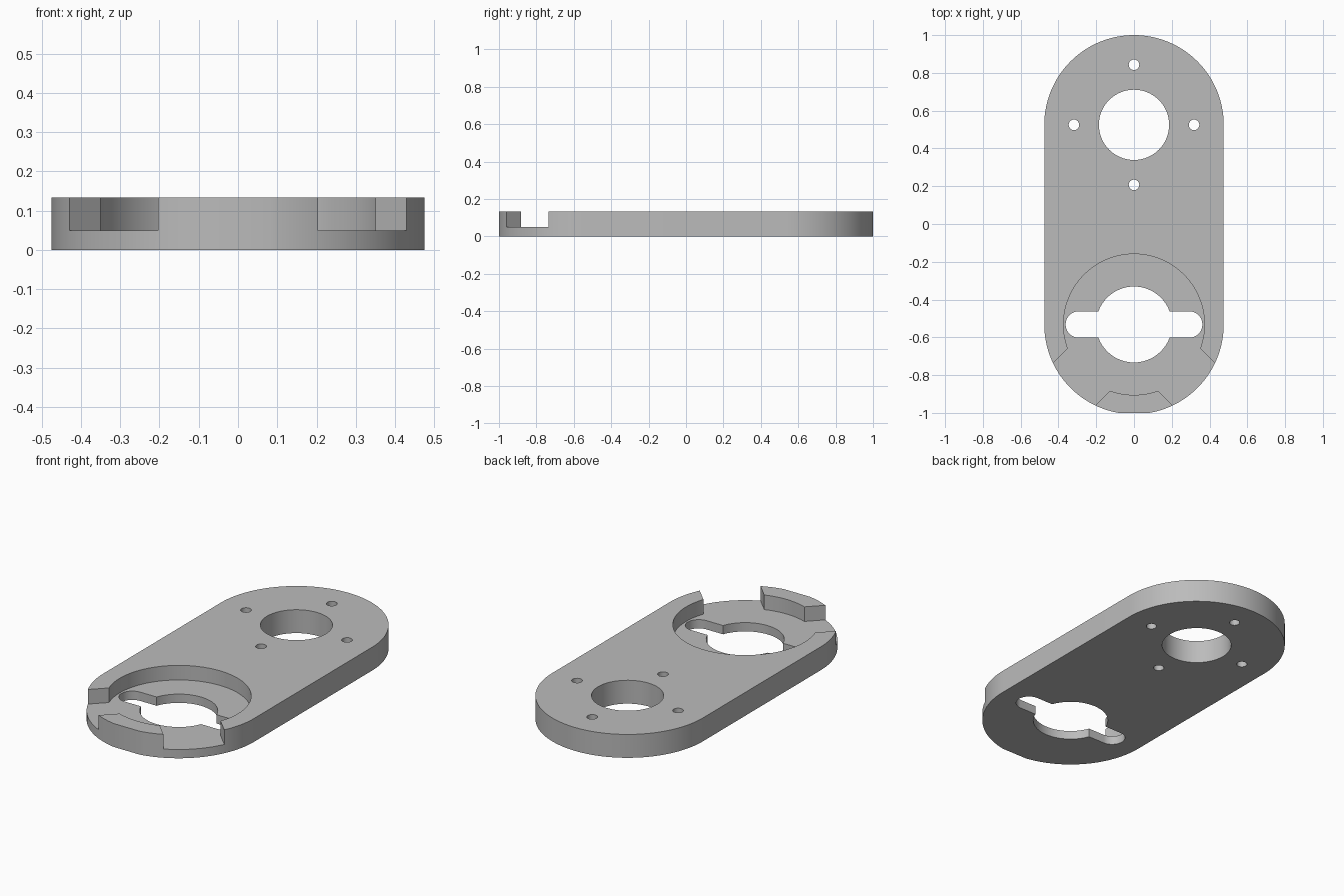
import bpy
import math

cube = bpy.data.objects.get("Cube")
if cube:
    bpy.data.objects.remove(cube, do_unlink=True)

HEIGHT = 0.133
FLOOR = 0.05
RADIUS = 0.475
MOTOR_Y = 0.525
SOCKET_Y = -0.532

grey = bpy.data.materials.new("plain grey")
grey.use_nodes = True
grey.diffuse_color = (0.5, 0.5, 0.5, 1)
grey.node_tree.nodes["Principled BSDF"].inputs["Base Color"].default_value = (0.5, 0.5, 0.5, 1)


def arc(cx, cy, r, start, end, steps):
    """Points along an arc, angles in degrees."""
    angles = [math.radians(start + (end - start) * i / steps) for i in range(steps + 1)]
    return [(cx + r * math.cos(a), cy + r * math.sin(a)) for a in angles]


def prism(name, outline, z0, z1):
    """Solid made by raising a counter-clockwise outline from z0 to z1."""
    n = len(outline)
    verts = [(x, y, z) for z in (z0, z1) for x, y in outline]
    faces = [tuple(reversed(range(n))), tuple(range(n, 2 * n))]
    faces += [(i, (i + 1) % n, n + (i + 1) % n, n + i) for i in range(n)]
    mesh = bpy.data.meshes.new(name)
    mesh.from_pydata(verts, [], faces)
    mesh.materials.append(grey)
    obj = bpy.data.objects.new(name, mesh)
    bpy.context.collection.objects.link(obj)
    return obj


def disc(x, y, r, steps=64):
    return arc(x, y, r, 0, 360, steps)[:-1]


def cut(target, outline, z0=-0.1):
    """Remove a prism from the target and discard the cutter."""
    cutter = prism("cutter", outline, z0, 0.3)
    cutter.hide_render = True
    mod = target.modifiers.new("cut", 'BOOLEAN')
    mod.operation = 'DIFFERENCE'
    mod.solver = 'EXACT'
    mod.object = cutter
    bpy.context.view_layer.objects.active = target
    bpy.ops.object.modifier_apply(modifier=mod.name)
    bpy.data.objects.remove(cutter, do_unlink=True)


# Rounded plate with a small flat at the front end
flat = math.degrees(math.asin((1 + SOCKET_Y) / RADIUS))
outline = arc(0, MOTOR_Y, RADIUS, 0, 180, 64)
outline += arc(0, SOCKET_Y, RADIUS, 180, 180 + flat, 32)
outline += arc(0, SOCKET_Y, RADIUS, 360 - flat, 360, 32)
plate = prism("mounting_plate", outline, 0, HEIGHT)

# Round opening with four screw holes about it
cut(plate, disc(0, MOTOR_Y, 0.186))
for i in range(4):
    a = i * math.pi / 2
    cut(plate, disc(0.318 * math.cos(a), MOTOR_Y + 0.318 * math.sin(a), 0.028, 24))

# Round pocket
cut(plate, disc(0, SOCKET_Y, 0.373, 96), FLOOR)

# Two diagonal gaps through the pocket rim
for angle in (-45, -135):
    a = math.radians(angle)
    c, s = math.cos(a), math.sin(a)
    corners = [(0.2, -0.159), (0.7, -0.159), (0.7, 0.159), (0.2, 0.159)]
    cut(plate, [(u * c - v * s, SOCKET_Y + u * s + v * c) for u, v in corners], FLOOR)

# Keyhole opening: centre hole and round-ended cross slot
cut(plate, disc(0, SOCKET_Y, 0.201))
cut(plate, arc(0.292, SOCKET_Y, 0.07, -90, 90, 20) + arc(-0.292, SOCKET_Y, 0.07, 90, 270, 20))

# Smooth curved walls, crisp edges
bpy.ops.object.select_all(action='DESELECT')
plate.select_set(True)
bpy.context.view_layer.objects.active = plate
bpy.ops.object.shade_smooth_by_angle(angle=math.radians(30))
